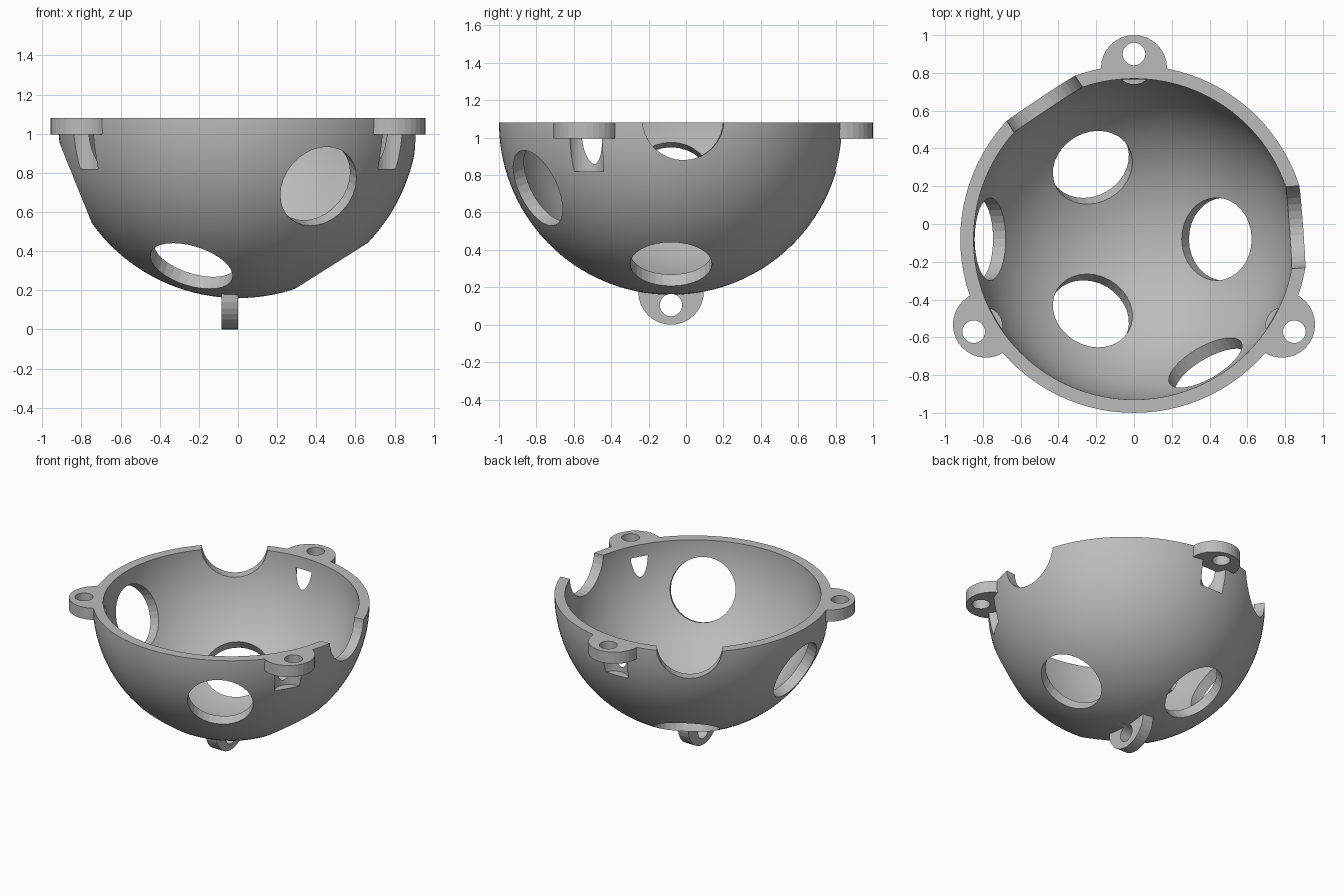
import bpy
from math import radians, cos, sin
from mathutils import Vector

old = bpy.data.objects.get("Cube")
if old:
    bpy.data.objects.remove(old, do_unlink=True)

CENTER = Vector((0, -0.08, 1.08))   # centre of the sphere, on the rim plane
R_OUT, R_IN = 0.92, 0.85
LUG_R, BOLT_R, PORT_R = 0.175, 0.06, 0.219
LUG_T = 0.085
TAB_ANGLES = (90, 210, 330)


def direction(azimuth, elevation=0):
    a, e = radians(azimuth), radians(elevation)
    return Vector((cos(e) * cos(a), cos(e) * sin(a), sin(e)))


def sphere(name, radius):
    bpy.ops.mesh.primitive_uv_sphere_add(segments=96, ring_count=63,
                                         radius=radius, location=CENTER)
    bpy.context.object.name = name
    return bpy.context.object


def rod(name, start, end, radius, sides=32):
    """Cylinder between two points."""
    axis = end - start
    bpy.ops.mesh.primitive_cylinder_add(
        vertices=sides, radius=radius, depth=axis.length,
        location=(start + end) / 2,
        rotation=axis.to_track_quat('Z', 'Y').to_euler())
    bpy.context.object.name = name
    return bpy.context.object


def upright(name, azimuth, distance, radius, bottom, top):
    p = CENTER + direction(azimuth) * distance
    return rod(name, Vector((p.x, p.y, bottom)), Vector((p.x, p.y, top)), radius)


def combine(body, tool, operation):
    """Boolean the tool into the body, then discard the tool."""
    tool.hide_render = True
    mod = body.modifiers.new(operation.lower(), 'BOOLEAN')
    mod.operation, mod.object, mod.solver = operation, tool, 'EXACT'
    bpy.ops.object.select_all(action='DESELECT')
    body.select_set(True)
    bpy.context.view_layer.objects.active = body
    bpy.ops.object.modifier_apply(modifier=mod.name)
    bpy.data.objects.remove(tool, do_unlink=True)


# Outer ball with three rim tabs and the bottom lug
bowl = sphere("bowl_shell", R_OUT)
tab_bottom = CENTER.z - LUG_T
for a in TAB_ANGLES:
    combine(bowl, upright("rim_tab", a, 0.905, LUG_R, tab_bottom, 1.2), 'UNION')
lug_mid = Vector((0, CENTER.y, LUG_R))
combine(bowl, rod("bottom_lug", lug_mid - Vector((LUG_T, 0, 0)), lug_mid, LUG_R), 'UNION')

# Hollow the inside and slice off everything above the rim
combine(bowl, sphere("hollow", R_IN), 'DIFFERENCE')
bpy.ops.mesh.primitive_cube_add(size=3, location=(0, 0, CENTER.z + 1.5))
combine(bowl, bpy.context.object, 'DIFFERENCE')

# Bolt holes, and clearance pockets under the tabs
for a in TAB_ANGLES:
    combine(bowl, upright("pocket", a, 0.92, 0.1, 0.82, tab_bottom), 'DIFFERENCE')
    combine(bowl, upright("bolt_hole", a, 0.98, BOLT_R, 0.9, 1.2), 'DIFFERENCE')
lug_hole = Vector((0, CENTER.y, 0.105))
combine(bowl, rod("lug_hole", lug_hole - Vector((0.2, 0, 0)),
                  lug_hole + Vector((0.1, 0, 0)), BOLT_R), 'DIFFERENCE')

# Round ports: lower ring, side pair and the two open rim notches
ports = [(a, -57.8) for a in (0, 120, 240)]
ports += [(180, -22), (300, -23), (4.2, 1.2), (123.5, 1.2)]
for azimuth, elevation in ports:
    d = direction(azimuth, elevation)
    combine(bowl, rod("port", CENTER + d * 0.6, CENTER + d * 1.1, PORT_R), 'DIFFERENCE')

# Single grey finish
grey = bpy.data.materials.new("plain_grey")
grey.use_nodes = True
colour = (0.5, 0.5, 0.5, 1)
grey.diffuse_color = colour
grey.node_tree.nodes["Principled BSDF"].inputs["Base Color"].default_value = colour
bowl.data.materials.clear()
bowl.data.materials.append(grey)
for face in bowl.data.polygons:
    face.material_index = 0

# Smooth bowl, faceted port walls
bpy.ops.object.select_all(action='DESELECT')
bowl.select_set(True)
bpy.context.view_layer.objects.active = bowl
bpy.ops.object.shade_smooth_by_angle(angle=radians(8))
